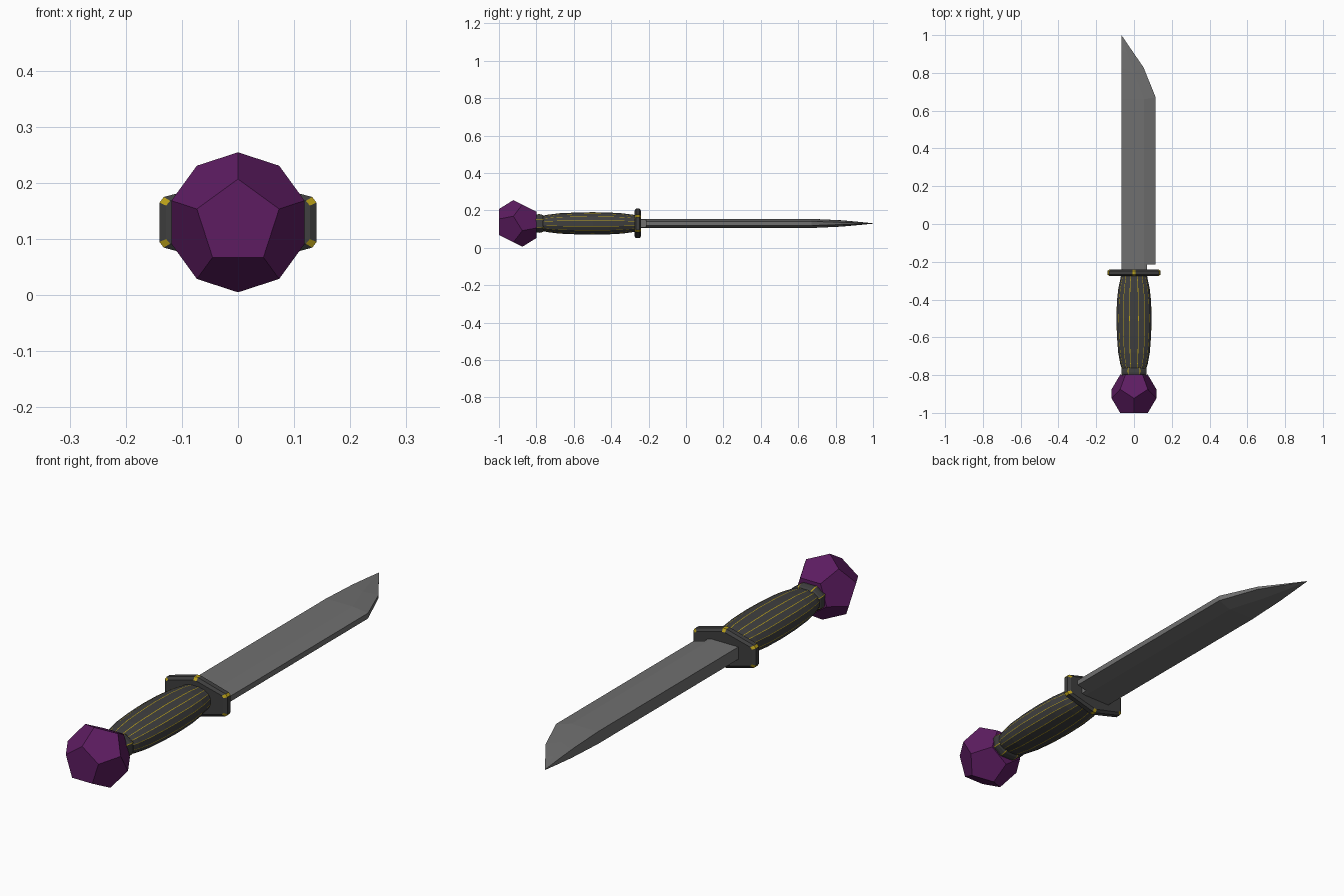
import bpy, bmesh
from math import sin, cos, pi, copysign
from mathutils import Vector

if "Cube" in bpy.data.objects:
    bpy.data.objects.remove(bpy.data.objects["Cube"])

ZC = 0.13  # height of the dagger's long axis


def material(name, rgb):
    m = bpy.data.materials.new(name)
    m.diffuse_color = (*rgb, 1)
    m.use_nodes = True
    m.node_tree.nodes["Principled BSDF"].inputs["Base Color"].default_value = m.diffuse_color
    return m


PURPLE = material("purple_gem", (0.11, 0.012, 0.12))
DARK = material("dark_grip", (0.05, 0.05, 0.05))
GOLD = material("gold_trim", (0.5, 0.36, 0.01))
STEEL = material("steel", (0.16, 0.16, 0.16))


def finish(bm, name, mats):
    bmesh.ops.remove_doubles(bm, verts=bm.verts, dist=1e-5)
    bmesh.ops.recalc_face_normals(bm, faces=bm.faces)
    me = bpy.data.meshes.new(name)
    bm.to_mesh(me)
    bm.free()
    for m in mats:
        me.materials.append(m)
    ob = bpy.data.objects.new(name, me)
    bpy.context.collection.objects.link(ob)
    return ob


def loft(name, rings, mats):
    """Skin rings of (x, y, z-offset) points; every even strip takes the second material."""
    bm = bmesh.new()
    vs = [[bm.verts.new((x, y, ZC + z)) for x, y, z in r] for r in rings]
    n = len(vs[0])
    for a, b in zip(vs, vs[1:]):
        for j in range(n):
            k = (j + 1) % n
            f = bm.faces.new((a[j], a[k], b[k], b[j]))
            f.material_index = 1 if len(mats) > 1 and j % 2 == 0 else 0
    bm.faces.new(vs[0])
    bm.faces.new(vs[-1])
    return finish(bm, name, mats)


# Pommel: dodecahedron with one pentagon facing front
R = 0.127
bm = bmesh.new()
for h, r, turn in ((-0.7947, 0.6071, 0), (-0.1876, 0.9822, 0),
                   (0.1876, 0.9822, pi), (0.7947, 0.6071, pi)):
    for i in range(5):
        a = pi / 2 + turn + i * 2 * pi / 5
        bm.verts.new((R * r * cos(a), -0.899 + R * h, ZC + R * r * sin(a)))
bmesh.ops.convex_hull(bm, input=bm.verts)
bmesh.ops.dissolve_limit(bm, angle_limit=0.02, verts=bm.verts, edges=bm.edges)
finish(bm, "pommel", [PURPLE])


# Grip: rounded section with thin gold strips along its corners
def oval(y, rx, rz, n, half, start=0.0):
    pts = []
    for i in range(n):
        for s in (-half, half):
            a = start + i * 2 * pi / n + s
            c, d = cos(a), sin(a)
            pts.append((rx * copysign(abs(c) ** 0.85, c), y,
                        rz * copysign(abs(d) ** 0.85, d)))
    return pts


grip = [(-0.765, 0.066, 0.042), (-0.74, 0.074, 0.047), (-0.68, 0.085, 0.055),
        (-0.59, 0.092, 0.059), (-0.50, 0.094, 0.061), (-0.41, 0.092, 0.059),
        (-0.34, 0.084, 0.055), (-0.29, 0.073, 0.048), (-0.27, 0.07, 0.046)]
loft("grip", [oval(y, a, b, 16, 0.018, pi / 16) for y, a, b in grip], [DARK, GOLD])

# Collar between grip and pommel
collar = [(-0.805, 0.066, 0.05), (-0.785, 0.071, 0.053),
          (-0.77, 0.071, 0.05), (-0.757, 0.064, 0.042)]
loft("collar", [oval(y, a, b, 8, 0.03, pi / 8) for y, a, b in collar], [DARK, GOLD])

# Guard: six-sided plate with gold bevelled corners
HEX = [Vector(p) for p in ((0.14, -0.043), (0.14, 0.043), (0, 0.081),
                           (-0.14, 0.043), (-0.14, -0.043), (0, -0.081))]


def hexagon(y, inset):
    pts = []
    for i, p in enumerate(HEX):
        for q in (HEX[i - 1], HEX[(i + 1) % 6]):
            v = p + (q - p).normalized() * 0.008
            pts.append((v.x * (1 - inset / 0.14), y, v.y * (1 - inset / 0.08)))
    return pts


guard = [(-0.276, 0.012), (-0.268, 0.0), (-0.248, 0.0), (-0.24, 0.012)]
loft("guard", [hexagon(y, s) for y, s in guard], [DARK, GOLD])


# Blade: flat spine, ground edge bevel and tapering clipped tip
def section(spine, ridge, edge):
    top = [spine, ridge, edge]
    return top + [(x, y, -z) for x, y, z in reversed(top)]


T, E, S = 0.025, 0.011, -0.067
blade = [((S, -0.215, T), (0.053, -0.215, T), (0.115, -0.215, E)),
         ((S, 0.66, T), (0.053, 0.66, T), (0.115, 0.67, E)),
         ((S, 0.83, 0.017), (0.0, 0.80, 0.018), (0.05, 0.83, 0.006)),
         ((S, 0.92, 0.009), (-0.035, 0.90, 0.010), (-0.012, 0.92, 0.003)),
         ((S, 1.0, 0.001), (S + 0.001, 0.999, 0.001), (S + 0.002, 0.998, 0.0005))]
loft("blade", [section(*s) for s in blade], [STEEL])

# Narrow blade root entering the guard
root = [((S, y, T), (0.053, y, T), (0.07, y, 0.021)) for y in (-0.25, -0.215)]
loft("blade_root", [section(*s) for s in root], [STEEL])
